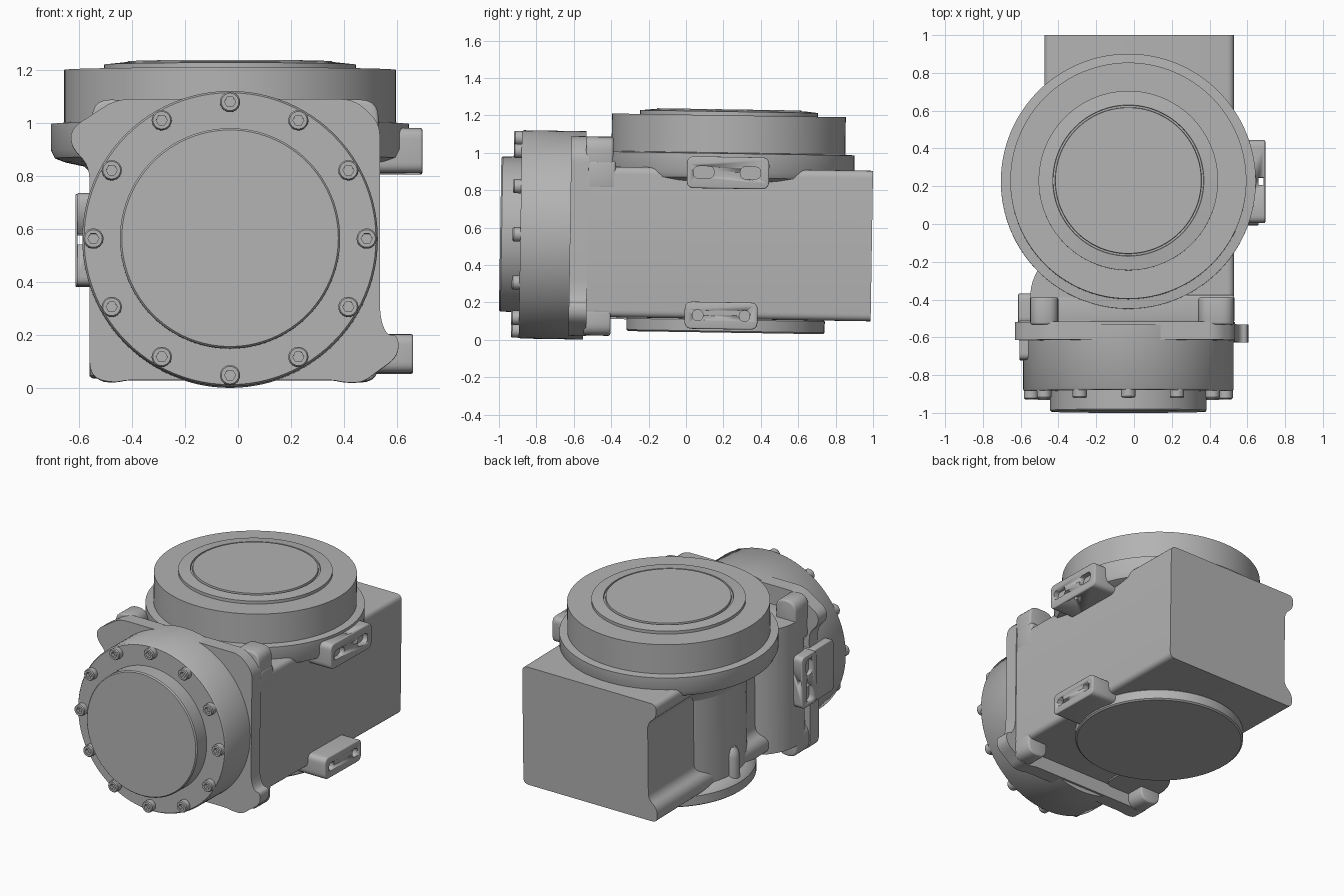
import bpy, bmesh, math
from mathutils import Matrix, Vector

if "Cube" in bpy.data.objects:
    bpy.data.objects.remove(bpy.data.objects["Cube"], do_unlink=True)

grey = bpy.data.materials.new("cast_grey")
grey.use_nodes = True
COLOR = (0.45, 0.45, 0.45, 1)
grey.diffuse_color = COLOR
grey.node_tree.nodes["Principled BSDF"].inputs["Base Color"].default_value = COLOR

# The whole casting leans very slightly forward
PIVOT = Vector((0, 0, 0.6))
TILT = Matrix.Translation(PIVOT) @ Matrix.Rotation(-0.016, 4, 'X') @ Matrix.Translation(-PIVOT)
CX, CY, CZ = -0.03, 0.22, 0.55     # turret axis x/y, front cover axis height


def finish(name, bm, angle=35):
    bmesh.ops.recalc_face_normals(bm, faces=bm.faces)
    bm.transform(TILT)
    me = bpy.data.meshes.new(name)
    bm.to_mesh(me)
    bm.free()
    me.materials.append(grey)
    ob = bpy.data.objects.new(name, me)
    bpy.context.collection.objects.link(ob)
    me.shade_smooth()
    me.set_sharp_from_angle(angle=math.radians(angle))
    return ob


def rounded(points, r, n=5):
    """Round every corner of a closed outline."""
    out = []
    pts = [Vector(p) for p in points]
    for i, p in enumerate(pts):
        a, b = pts[i - 1] - p, pts[(i + 1) % len(pts)] - p
        s = p + a.normalized() * min(r, a.length * 0.49)
        e = p + b.normalized() * min(r, b.length * 0.49)
        for k in range(n + 1):
            t = k / n
            out.append(s * (1 - t) ** 2 + p * 2 * t * (1 - t) + e * t * t)
    return out


def rect(a0, a1, b0, b1, r=0.0):
    pts = [(a0, b0), (a1, b0), (a1, b1), (a0, b1)]
    return rounded(pts, r) if r else pts


def prism(name, outline, axis, lo, hi, bevel=0.0):
    """Extrude an outline along an axis, optionally softening its rims."""
    place = {'x': lambda p, t: (t, p[0], p[1]),
             'y': lambda p, t: (p[0], t, p[1]),
             'z': lambda p, t: (p[0], p[1], t)}[axis]
    bm = bmesh.new()
    low = [bm.verts.new(place(p, lo)) for p in outline]
    high = [bm.verts.new(place(p, hi)) for p in outline]
    bm.faces.new(low)
    bm.faces.new(high)
    for i in range(len(low)):
        bm.faces.new((low[i - 1], low[i], high[i], high[i - 1]))
    bmesh.ops.recalc_face_normals(bm, faces=bm.faces)
    if bevel:
        edges = [e for e in bm.edges if e.calc_face_angle(0) > 0.7]
        bmesh.ops.bevel(bm, geom=edges, offset=bevel, segments=3, profile=0.5, affect='EDGES')
    return finish(name, bm)


def lathe(name, profile, origin, axis='z', n=96):
    """Spin (radius, height[, hex]) points around an axis."""
    bm = bmesh.new()
    rings = []
    for r, h, *hexa in profile:
        ring = []
        for i in range(n):
            a = 2 * math.pi * i / n
            k = r
            if hexa:
                k = r * math.cos(math.pi / 6) / math.cos(a % (math.pi / 3) - math.pi / 6)
            u, v = k * math.cos(a), k * math.sin(a)
            d = (u, v, h) if axis == 'z' else (u, h, v)
            ring.append(bm.verts.new(Vector(origin) + Vector(d)))
        rings.append(ring)
    for p, q in zip(rings, rings[1:]):
        for i in range(n):
            bm.faces.new((p[i - 1], p[i], q[i], q[i - 1]))
    bm.faces.new(rings[0])
    bm.faces.new(rings[-1])
    return finish(name, bm)


def cut(target, cutters):
    for c in cutters:
        m = target.modifiers.new("cut", 'BOOLEAN')
        m.operation, m.solver, m.object = 'DIFFERENCE', 'EXACT', c
        c.hide_render = True
        c.hide_set(True)


# Main housing: flat right wall, left wall recessed between two rounded rails
body = [(0.53, 0.115), (0.53, 0.92), (-0.475, 0.92), (-0.475, 0.83), (-0.41, 0.78),
        (-0.41, 0.26), (-0.475, 0.21), (-0.475, 0.115)]
prism("housing", rounded(body, 0.04), 'y', -0.53, 0.995)
lathe("housing_round_wall", [(0.475, 0.1), (0.475, 0.85)], (CX, CY, 0))
front_block = [(-0.55, -0.53), (-0.55, -0.32), (-0.47, -0.18), (-0.2, -0.05), (-0.2, -0.53)]
prism("front_left_block", rounded(front_block, 0.08), 'z', 0.105, 0.95)
prism("front_top_block", rect(-0.55, 0.531, -0.53, -0.38), 'z', 0.8, 0.95, 0.015)

# Bottom boss with a flared root, and the small pin standing on its left edge
lathe("bottom_boss", [(0.52, 0.042), (0.53, 0.05), (0.53, 0.11), (0.515, 0.13), (0.46, 0.16)],
      (CX, CY, 0))
lathe("boss_pin", [(0.045, 0.1), (0.045, 0.27), (0.038, 0.31), (0.02, 0.335)],
      (CX - 0.47, CY, 0), n=24)

# Turret: flared skirt, drum, raised ring and centre plate with a groove
lathe("turret", [(0.47, 0.72), (0.5, 0.79), (0.55, 0.84), (0.62, 0.855), (0.66, 0.87),
                 (0.675, 0.9), (0.675, 1.0), (0.625, 1.004), (0.625, 1.204), (0.475, 1.204),
                 (0.475, 1.224), (0.4, 1.232), (0.398, 1.222), (0.388, 1.222),
                 (0.386, 1.236)], (CX, CY, 0), n=128)

# Front cover: bolted disc and stepped cap
lathe("cover_disc", [(0.557, -0.54), (0.557, -0.875), (0.55, -0.885)], (CX, 0, CZ), 'y')
lathe("cover_cap", [(0.415, -0.87), (0.415, -0.985), (0.408, -0.993)], (CX, 0, CZ), 'y')
for i in range(12):
    a = math.pi * i / 6
    lathe("cover_bolt", [(0.038, -0.87), (0.038, -0.92), (0.033, -0.927),
                         (0.021, -0.927, 1), (0.021, -0.9, 1)],
          (CX + 0.515 * math.cos(a), 0, CZ + 0.515 * math.sin(a)), 'y', 24)

# Square mounting flange with ears on two opposite corners
flange = [(-0.46, 1.08), (0.44, 1.08), (0.535, 0.99), (0.535, 0.26), (0.56, 0.19), (0.605, 0.19),
          (0.605, 0.11), (0.52, 0.05), (0.47, 0.012), (0.4, 0.012), (0.36, 0.022),
          (-0.42, 0.022), (-0.46, 0.012), (-0.53, 0.022), (-0.56, 0.06), (-0.56, 0.83),
          (-0.63, 0.9), (-0.63, 0.97)]
prism("mounting_flange", rounded(flange, 0.05), 'y', -0.62, -0.525)

# Corner bosses behind the flange
for name, x0, x1, z0, z1 in (("upper_left_boss", 0.34, 0.53, 0.88, 1.08),
                             ("upper_right_boss", -0.55, -0.4, 0.88, 1.08),
                             ("lower_left_boss", 0.38, 0.53, 0.015, 0.2),
                             ("lower_right_boss", -0.55, -0.4, 0.015, 0.2)):
    prism(name, rect(x0, x1, z0, z1, 0.07), 'y', -0.54, -0.395, 0.012)

# Upper lug on the left wall, with two slots and a through notch
lug = prism("upper_lug", rect(0.0, 0.44, 0.812, 0.982, 0.04), 'x', 0.45, 0.695, 0.008)
cut(lug, [prism("slot_cutter", rect(y, y + 0.11, 0.865, 0.93, 0.032), 'x', 0.66, 0.75)
          for y in (0.035, 0.285)]
    + [prism("notch_cutter", rect(0.66, 0.685, 0.2, 0.24), 'z', 0.7, 1.1)])

# Lower lug on the left wall, with two round holes
lug = prism("lower_lug", rect(0.0, 0.39, 0.06, 0.205, 0.04), 'x', 0.45, 0.66, 0.008)
cut(lug, [prism("hole_cutter", rect(y - 0.028, y + 0.028, 0.105, 0.161, 0.028), 'x', 0.62, 0.75)
          for y in (0.07, 0.32)])

# Side lug on the right wall near the flange, with slots and a thin forward pad
lug = prism("side_lug", rect(-0.53, -0.37, 0.375, 0.725, 0.035), 'x', -0.613, -0.5, 0.006)
cut(lug, [prism("slot_cutter", rect(-0.48, -0.415, z, z + 0.11, 0.032), 'x', -0.65, -0.585)
          for z in (0.405, 0.585)]
    + [prism("notch_cutter", rect(-0.605, -0.58, 0.53, 0.57), 'y', -0.56, -0.3)])
pad = prism("side_pad", rect(-0.72, -0.5, 0.375, 0.725, 0.035), 'x', -0.607, -0.5, 0.006)
cut(pad, [prism("notch_cutter", rect(-0.605, -0.58, 0.53, 0.57), 'y', -0.8, -0.45)])
